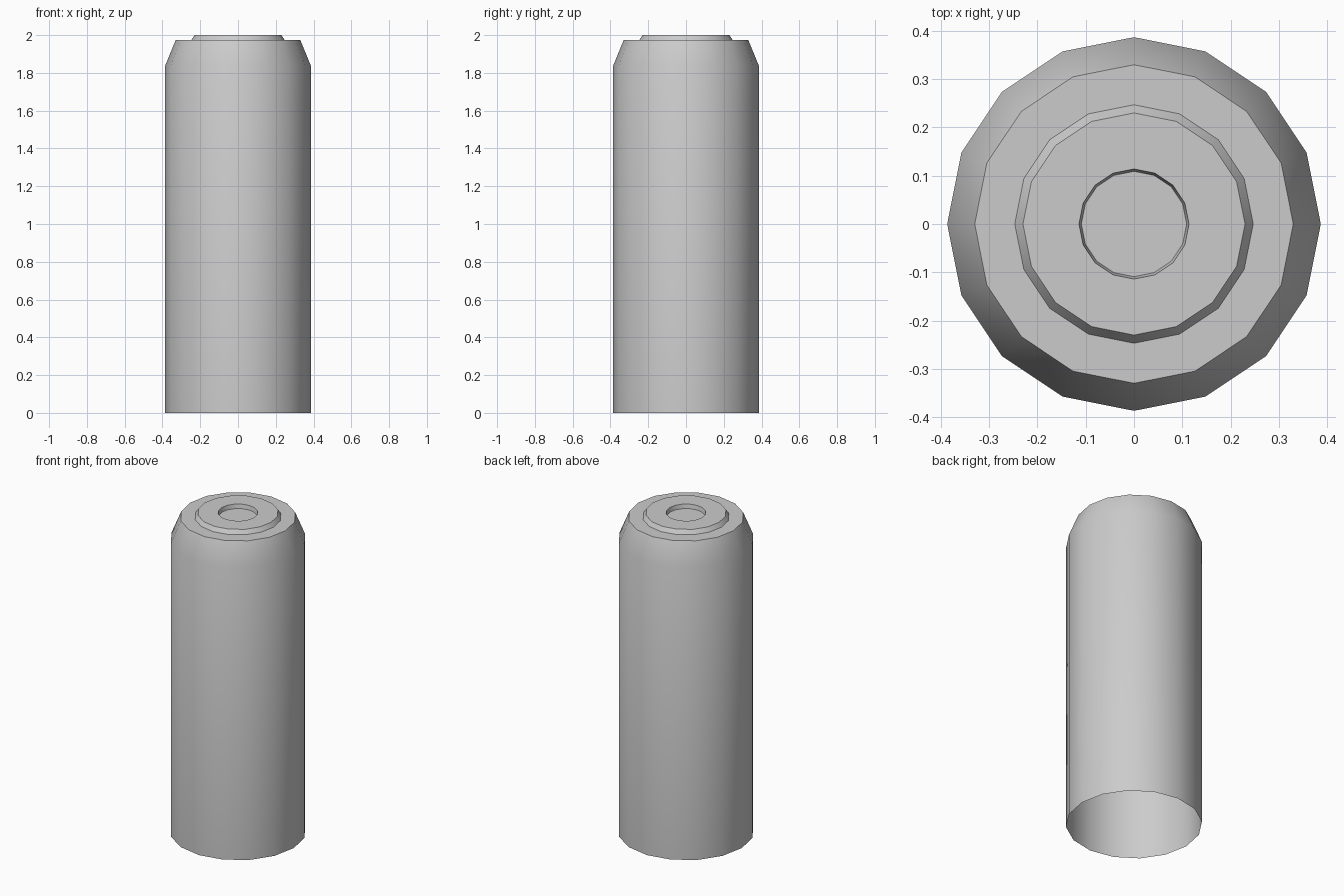
import bpy, bmesh
from math import sin, cos, pi, radians

if "Cube" in bpy.data.objects:
    bpy.data.objects.remove(bpy.data.objects["Cube"])

SIDES = 16


def lathe(name, profile):
    """Revolve (radius, z) points around z; cap the last ring."""
    bm = bmesh.new()
    rings = [[bm.verts.new((r * cos(2 * pi * i / SIDES), r * sin(2 * pi * i / SIDES), z))
              for i in range(SIDES)] for r, z in profile]
    for a, b in zip(rings, rings[1:]):
        for i in range(SIDES):
            j = (i + 1) % SIDES
            bm.faces.new((a[i], a[j], b[j], b[i]))
    bm.faces.new(rings[-1])
    mesh = bpy.data.meshes.new(name)
    bm.to_mesh(mesh)
    bm.free()
    obj = bpy.data.objects.new(name, mesh)
    bpy.context.collection.objects.link(obj)
    bpy.context.view_layer.objects.active = obj
    obj.select_set(True)
    bpy.ops.object.shade_smooth_by_angle(angle=radians(30))
    obj.select_set(False)
    return obj


# Open-bottomed shell: wall, sloped shoulder, raised cap, shallow recess
lathe("canister_shell", [
    (0.387, 0.0), (0.387, 1.835),
    (0.33, 1.974), (0.247, 1.974),
    (0.23, 2.0), (0.114, 2.0),
    (0.109, 1.974),
])
